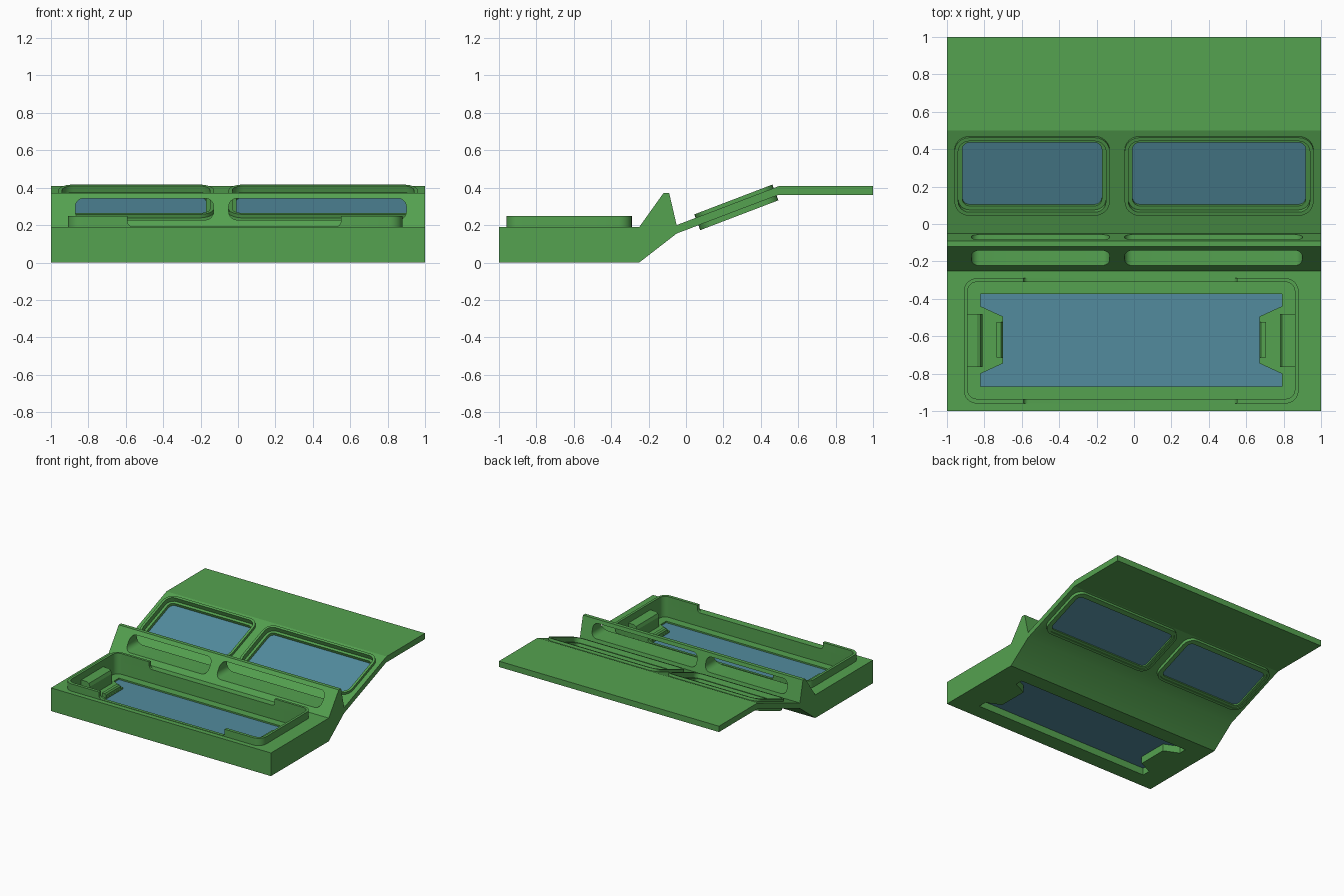
import bpy, bmesh, math
from mathutils import Matrix, Vector

if "Cube" in bpy.data.objects:
    bpy.data.objects.remove(bpy.data.objects["Cube"])


def material(name, rgb):
    m = bpy.data.materials.new(name)
    m.diffuse_color = (*rgb, 1)
    m.use_nodes = True
    m.node_tree.nodes["Principled BSDF"].inputs["Base Color"].default_value = m.diffuse_color
    return m


GREEN = material("green", (0.09, 0.36, 0.08))
GLASS = material("glass", (0.085, 0.26, 0.34))


def axes(a, b, c, origin=(0, 0, 0)):
    """Matrix that sends local axes to the world directions a, b, c."""
    m = Matrix((a, b, c)).transposed().to_4x4()
    m.translation = Vector(origin)
    return m


X, Y, Z = Vector((1, 0, 0)), Vector((0, 1, 0)), Vector((0, 0, 1))
FLAT = axes(X, Y, Z)
ALONG_X = axes(Y, Z, X)
ALONG_Y = axes(X, Z, Y)


def rrect(x0, x1, y0, y1, r, n=6):
    pts = []
    for k, (cx, cy) in enumerate([(x1 - r, y1 - r), (x0 + r, y1 - r), (x0 + r, y0 + r), (x1 - r, y0 + r)]):
        for i in range(n + 1):
            a = math.pi / 2 * (k + i / n)
            pts.append((cx + r * math.cos(a), cy + r * math.sin(a)))
    return pts


def rect(x0, x1, y0, y1):
    return [(x0, y0), (x1, y0), (x1, y1), (x0, y1)]


def finish(name, bm, mat):
    bmesh.ops.recalc_face_normals(bm, faces=bm.faces)
    me = bpy.data.meshes.new(name)
    bm.to_mesh(me)
    bm.free()
    me.materials.append(mat)
    ob = bpy.data.objects.new(name, me)
    bpy.context.collection.objects.link(ob)
    return ob


def prism(name, pts, lo, hi, m=FLAT, mat=GREEN):
    bm = bmesh.new()
    a, b = [[bm.verts.new(m @ Vector((*p, h))) for p in pts] for h in (lo, hi)]
    bm.faces.new(a)
    bm.faces.new(b)
    for i in range(len(pts)):
        j = (i + 1) % len(pts)
        bm.faces.new((a[i], a[j], b[j], b[i]))
    return finish(name, bm, mat)


def ring(name, outer, inner, lo, hi, m=FLAT, mat=GREEN):
    bm = bmesh.new()
    loops = [[bm.verts.new(m @ Vector((*p, h))) for p in pts]
             for pts, h in ((outer, lo), (outer, hi), (inner, hi), (inner, lo))]
    n = len(outer)
    for k in range(4):
        p, q = loops[k], loops[(k + 1) % 4]
        for i in range(n):
            j = (i + 1) % n
            bm.faces.new((p[i], p[j], q[j], q[i]))
    return finish(name, bm, mat)


def cut(ob, cutter):
    cutter.hide_render = True
    mod = ob.modifiers.new("cut", 'BOOLEAN')
    mod.operation, mod.solver, mod.object = 'DIFFERENCE', 'EXACT', cutter
    bpy.context.view_layer.objects.active = ob
    bpy.ops.object.modifier_apply(modifier=mod.name)
    bpy.data.objects.remove(cutter)


# Body: one side profile swept across the width
body = prism("body", [(-1, 0), (-0.25, 0), (-0.05, 0.155), (0.495, 0.362), (1, 0.362), (1, 0.41),
                      (0.5, 0.41), (-0.05, 0.2), (-0.09, 0.372), (-0.12, 0.372), (-0.25, 0.19),
                      (-1, 0.19)], -1, 1, ALONG_X)

# Front tray: recess, then an opening with tab shapes left at both ends
MID = -0.015
FLOOR = 0.08
cut(body, prism("tray_cutter", rrect(-0.89, 0.86, -0.935, -0.31, 0.05), FLOOR, 0.5))
half = [(0.805, -0.87), (0.805, -0.8), (0.685, -0.745), (0.685, -0.495), (0.805, -0.44), (0.805, -0.375)]
opening = [(MID + x, y) for x, y in half] + [(MID - x, y) for x, y in reversed(half)]
cut(body, prism("opening_cutter", opening, -0.1, 0.15))
prism("tray_glass", rect(-0.83, 0.80, -0.88, -0.365), 0.058, 0.068, mat=GLASS)

# Raised rim around the tray, lowered in the middle
rim = ring("tray_rim", rrect(-0.91, 0.88, -0.96, -0.29, 0.07), rrect(-0.89, 0.86, -0.935, -0.31, 0.05),
           0.18, 0.25)
cut(rim, prism("rim_cutter", rrect(-0.59, 0.55, 0.193, 0.4, 0.025), -1.2, 0, ALONG_Y))

# End blocks and small tab lips
for side, s in (("left", -1), ("right", 1)):
    def at(d):
        return MID + s * d
    block = [(at(0.885), FLOOR - 0.01), (at(0.795), FLOOR - 0.01), (at(0.795), 0.16),
             (at(0.805), 0.185), (at(0.825), 0.195), (at(0.885), 0.195)]
    prism(side + "_end_block", block, -0.765, -0.48, ALONG_Y)
    lip = [(at(0.72), FLOOR - 0.01), (at(0.686), FLOOR - 0.01), (at(0.686), 0.1),
           (at(0.695), 0.112), (at(0.72), 0.112)]
    prism(side + "_tab_lip", lip, -0.715, -0.525, ALONG_Y)

# Ridge slots and sloped windows, one pair per side
tilt = math.atan2(0.21, 0.55)
U = Vector((0, math.cos(tilt), math.sin(tilt)))
N = X.cross(U)
SLOPE = axes(X, U, N, (0, 0.269, 0.295))
for side, wx0, wx1, sx0, sx1 in (("left", -0.96, -0.13, -0.87, -0.13), ("right", -0.05, 0.96, -0.05, 0.90)):
    cut(body, prism("slot_cutter", rrect(sx0, sx1, 0.228, 0.343, 0.045), -0.4, 0.0, ALONG_Y))

    def frame(inset, r):
        return rrect(wx0 + inset, wx1 - inset, -0.2235 + inset, 0.2235 - inset, r)
    cut(body, prism("window_cutter", frame(0.01, 0.07), -0.1, 0.1, SLOPE))
    ring(side + "_window_frame", frame(0, 0.08), frame(0.02, 0.06), -0.045, 0.045, SLOPE)
    ring(side + "_window_ledge", frame(0.015, 0.065), frame(0.042, 0.04), -0.038, 0.008, SLOPE)
    prism(side + "_window_glass", frame(0.035, 0.045), -0.025, -0.015, SLOPE, GLASS)

# Smooth the rounded corners, keep real edges sharp
bpy.ops.object.select_all(action='DESELECT')
for ob in bpy.context.scene.objects:
    ob.select_set(True)
bpy.context.view_layer.objects.active = body
bpy.ops.object.shade_smooth_by_angle(angle=math.radians(20))
